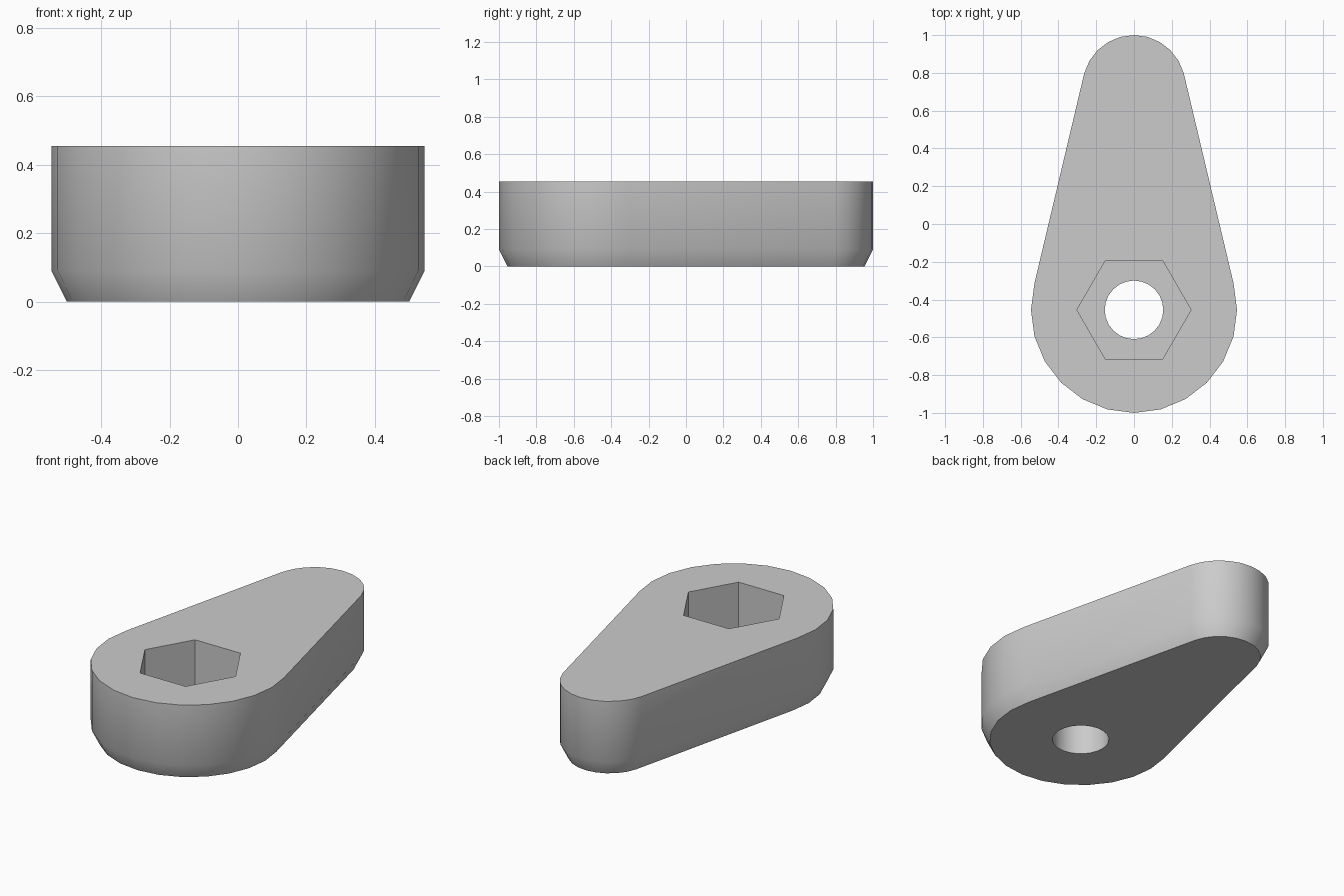
import bpy, bmesh
from math import cos, sin, radians

cube = bpy.data.objects.get("Cube")
if cube:
    bpy.data.objects.remove(cube, do_unlink=True)

UNIT = 1 / 11            # the part is 22 units long
BIG_Y, SMALL_Y = -5 * UNIT, 8 * UNIT

grey = bpy.data.materials.new("plain grey")
grey.use_nodes = True
colour = (0.6, 0.6, 0.6, 1)
grey.diffuse_color = colour
grey.node_tree.nodes["Principled BSDF"].inputs["Base Color"].default_value = colour


def arc(y, radius, start, stop, step):
    return [(radius * cos(radians(a)), y + radius * sin(radians(a)))
            for a in range(start, stop, step)]


def outline(inset):
    """Teardrop made of a wide front arc and a narrow back arc."""
    return (arc(BIG_Y, 6 * UNIT - inset, 165, 376, 15)
            + arc(SMALL_Y, 3 * UNIT - inset, 15, 166, 15))


def loft(name, layers):
    """Closed solid through matching outlines, each given as (z, points)."""
    bm = bmesh.new()
    rings = [[bm.verts.new((x, y, z)) for x, y in points] for z, points in layers]
    for low, high in zip(rings, rings[1:]):
        for i in range(len(low)):
            j = (i + 1) % len(low)
            bm.faces.new((low[i], low[j], high[j], high[i]))
    bm.faces.new(rings[0][::-1])
    bm.faces.new(rings[-1])
    bmesh.ops.recalc_face_normals(bm, faces=bm.faces)
    mesh = bpy.data.meshes.new(name)
    bm.to_mesh(mesh)
    bm.free()
    mesh.materials.append(grey)
    obj = bpy.data.objects.new(name, mesh)
    bpy.context.collection.objects.link(obj)
    return obj


# Teardrop body with a chamfered lower rim
body = loft("teardrop_body", [(0, outline(UNIT / 2)),
                              (UNIT, outline(0)),
                              (5 * UNIT, outline(0))])

# Round through hole and hexagonal nut pocket
hole = arc(BIG_Y, 0.155, 0, 360, 15)
pocket = arc(BIG_Y, 0.302, 0, 360, 60)
cutters = [loft("hole_cutter", [(-UNIT, hole), (6 * UNIT, hole)]),
           loft("pocket_cutter", [(2 * UNIT, pocket), (6 * UNIT, pocket)])]

bpy.ops.object.select_all(action="DESELECT")
bpy.context.view_layer.objects.active = body
body.select_set(True)
for cutter in cutters:
    cutter.hide_render = True
    cut = body.modifiers.new(cutter.name, "BOOLEAN")
    cut.operation = "DIFFERENCE"
    cut.solver = "EXACT"
    cut.object = cutter
    bpy.ops.object.modifier_apply(modifier=cut.name)
    bpy.data.objects.remove(cutter, do_unlink=True)

bpy.ops.object.shade_smooth_by_angle(angle=radians(30))
